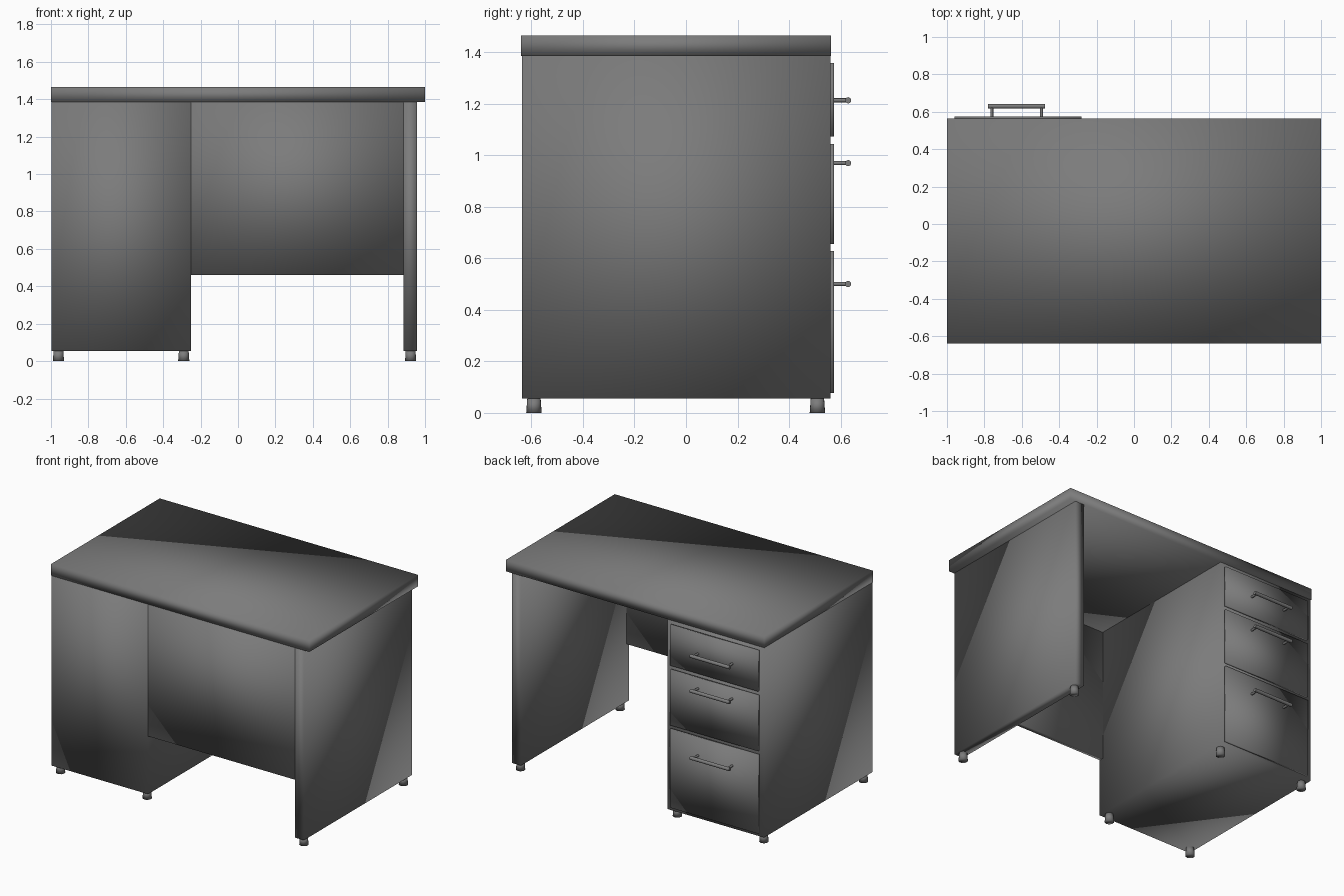
import bpy
import bmesh
from mathutils import Matrix, Vector

cube = bpy.data.objects.get("Cube")
if cube:
    bpy.data.objects.remove(cube, do_unlink=True)

grey = bpy.data.materials.new("dark grey")
grey.use_nodes = True
colour = (0.2, 0.2, 0.2, 1)
grey.diffuse_color = colour
grey.node_tree.nodes["Principled BSDF"].inputs["Base Color"].default_value = colour


def finish(name, bm):
    """Turn a bmesh into a softly shaded object."""
    mesh = bpy.data.meshes.new(name)
    for face in bm.faces:
        face.smooth = True
    bm.to_mesh(mesh)
    bm.free()
    mesh.materials.append(grey)
    obj = bpy.data.objects.new(name, mesh)
    bpy.context.collection.objects.link(obj)
    return obj


def box(name, x, y, z):
    """Box spanning the given (low, high) ranges."""
    low, high = Vector((x[0], y[0], z[0])), Vector((x[1], y[1], z[1]))
    bm = bmesh.new()
    bmesh.ops.create_cube(bm, size=1)
    bmesh.ops.scale(bm, vec=high - low, verts=bm.verts)
    bmesh.ops.translate(bm, vec=(low + high) / 2, verts=bm.verts)
    return finish(name, bm)


def rod(bm, start, end, r1, r2, sides):
    """Capped round bar between two points."""
    start, end = Vector(start), Vector(end)
    axis = end - start
    turn = axis.to_track_quat("Z", "Y").to_matrix().to_4x4()
    bmesh.ops.create_cone(bm, cap_ends=True, segments=sides, radius1=r1, radius2=r2,
                          depth=axis.length,
                          matrix=Matrix.Translation((start + end) / 2) @ turn)


FRONT, BACK = -0.637, 0.56
FLOOR, UNDER, TOP = 0.055, 1.385, 1.465

# Desk body
box("desk_top", (-1, 1), (-0.64, 0.563), (UNDER, TOP))
box("drawer_cabinet", (-0.996, -0.25), (FRONT, BACK), (FLOOR, UNDER))
box("side_panel", (0.886, 0.956), (FRONT, BACK), (FLOOR, UNDER))
box("modesty_panel", (-0.25, 0.886), (FRONT, FRONT + 0.03), (0.46, UNDER))

# Drawer fronts, each with a bar handle on two posts
drawers = {"top": (1.073, 1.357, 1.213),
           "middle": (0.655, 1.043, 0.969),
           "bottom": (0.078, 0.628, 0.5)}
for label, (low, high, grip) in drawers.items():
    box(label + "_drawer_front", (-0.96, -0.28), (BACK, 0.575), (low, high))
    bm = bmesh.new()
    rod(bm, (-0.78, 0.629, grip), (-0.475, 0.629, grip), 0.012, 0.012, 16)
    for x in (-0.76, -0.495):
        rod(bm, (x, 0.573, grip), (x, 0.629, grip), 0.008, 0.008, 12)
    handle = finish(label + "_drawer_handle", bm)
    handle.data.set_sharp_from_angle(angle=0.7)

# Round feet, slightly wider at the floor
for column, x in (("outer", -0.96), ("inner", -0.29), ("panel", 0.923)):
    for end, y in (("front", -0.59), ("back", 0.51)):
        bm = bmesh.new()
        rod(bm, (x, y, 0), (x, y, FLOOR), 0.03, 0.026, 16)
        finish(column + "_" + end + "_foot", bm)
